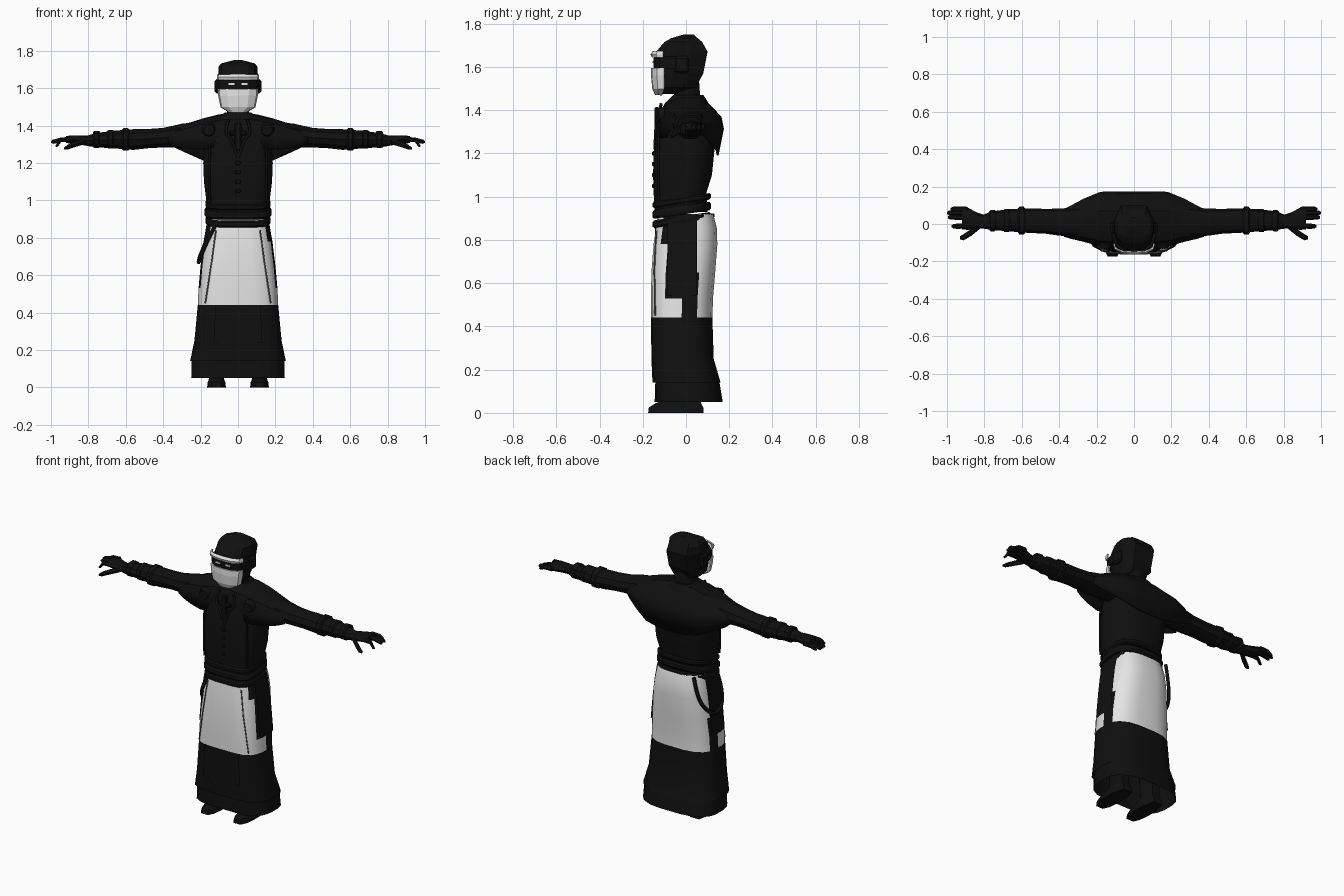
import bpy, bmesh, math
from mathutils import Vector

if "Cube" in bpy.data.objects:
    bpy.data.objects.remove(bpy.data.objects["Cube"])


def material(name, v):
    m = bpy.data.materials.new(name)
    m.diffuse_color = (v, v, v, 1)
    m.use_nodes = True
    m.node_tree.nodes["Principled BSDF"].inputs["Base Color"].default_value = m.diffuse_color
    return m


BLACK = material("black cloth", 0.005)
WHITE = material("pale cloth", 0.78)
GREY = material("seam grey", 0.12)


def finish(name, bm, mats, angle=35, rule=None):
    bmesh.ops.recalc_face_normals(bm, faces=bm.faces)
    if rule:
        for f in bm.faces:
            f.material_index = rule(f.calc_center_median())
    me = bpy.data.meshes.new(name)
    bm.to_mesh(me)
    bm.free()
    for m in mats:
        me.materials.append(m)
    ob = bpy.data.objects.new(name, me)
    bpy.context.collection.objects.link(ob)
    bpy.ops.object.select_all(action='DESELECT')
    ob.select_set(True)
    bpy.context.view_layer.objects.active = ob
    if angle:
        bpy.ops.object.shade_smooth_by_angle(angle=math.radians(angle))
    return ob


def skin(name, rings, mats=(BLACK,), closed=True, caps=True, angle=35, rule=None):
    """Join successive rings of points into a surface."""
    bm = bmesh.new()
    vs = [[bm.verts.new(p) for p in r] for r in rings]
    n = len(rings[0])
    for a, b in zip(vs, vs[1:]):
        for i in range(n if closed else n - 1):
            j = (i + 1) % n
            bm.faces.new((a[i], a[j], b[j], b[i]))
    if caps and closed:
        bm.faces.new(vs[0])
        bm.faces.new(vs[-1])
    return finish(name, bm, mats, angle, rule)


# Half of the body cross-section, front to back
HALF = [(0, -1), (.35, -1), (.66, -.95), (.86, -.78), (.95, -.55), (1, -.25), (1, 0),
        (1, .25), (.96, .5), (.84, .74), (.6, .93), (.3, 1), (0, 1)]
BODY = HALF + [(-x, y) for x, y in HALF[-2:0:-1]]
HEAD = [(.5, -1), (.85, -.7), (1, -.2), (1, .35), (.65, 1),
        (-.65, 1), (-1, .35), (-1, -.2), (-.85, -.7), (-.5, -1)]


def level(z, w, front, back, shape=BODY, tilt=0):
    mid, half = (front + back) / 2, (back - front) / 2
    return [(w * u, mid + half * v, z + tilt * (mid + half * v)) for u, v in shape]


def stack(name, rows, shape=BODY, tilt=0, **kw):
    return skin(name, [level(*r, shape, tilt) for r in rows], **kw)


def along_x(name, s, rows, n=10):
    rings = []
    for x, yc, zc, ry, rz in rows:
        rings.append([(s * x, yc + ry * math.cos(2 * math.pi * i / n),
                       zc + rz * math.sin(2 * math.pi * i / n)) for i in range(n)])
    return skin(name, rings)


def box(name, centre, size, mat=BLACK, bevel=0):
    bm = bmesh.new()
    bmesh.ops.create_cube(bm, size=1)
    for v in bm.verts:
        v.co = Vector([c + a * b for c, a, b in zip(centre, v.co, size)])
    if bevel:
        bmesh.ops.bevel(bm, geom=bm.edges[:], offset=bevel, segments=1, affect='EDGES')
    return finish(name, bm, [mat], 0)


def tube(name, pts, radius, mat=BLACK, smooth=True):
    cu = bpy.data.curves.new(name, 'CURVE')
    cu.dimensions = '3D'
    cu.bevel_depth, cu.bevel_resolution, cu.use_fill_caps = radius, 1, True
    sp = cu.splines.new('NURBS' if smooth else 'POLY')
    sp.points.add(len(pts) - 1)
    for p, c in zip(sp.points, pts):
        p.co = (*c, 1)
    if smooth:
        sp.use_endpoint_u, sp.order_u = True, 3
    cu.materials.append(mat)
    ob = bpy.data.objects.new(name, cu)
    bpy.context.collection.objects.link(ob)


# Robe skirt: pale front and back, dark sides and hem
def robe_colour(c):
    if c.z < .44 or c.z > .92:
        return 0
    if -.098 < c.y < .045 and abs(c.x) > .1:
        return 1 if c.z < .53 and c.y < -.02 else 0
    return 1


stack("robe_skirt", [(.14, .256, -.155, .16), (.25, .233, -.16, .128), (.44, .215, -.162, .122),
                     (.53, .211, -.162, .125), (.65, .2, -.16, .135), (.78, .184, -.15, .145),
                     (.86, .17, -.138, .142), (.92, .16, -.13, .125)],
      mats=(BLACK, WHITE), caps=False, rule=robe_colour)
stack("robe_hem", [(.05, .25, -.145, .17), (.14, .248, -.142, .155), (.3, .21, -.14, .115)], caps=False)

# Hanging front panel end and long seams
skin("front_panel", [[(-.13, -.165, .24), (.13, -.165, .24)], [(-.12, -.166, .44), (.12, -.166, .44)]],
     closed=False, angle=0)
for s in (-1, 1):
    tube("front_seam", [(s * .118, -.137, .84), (s * .14, -.146, .68), (s * .175, -.143, .45)],
         .004, GREY, False)
    # Dark side sash over the skirt
    skin("side_sash", [[(s * w, y, z) for y in (-.085, -.02, .05)]
                       for z, w in ((.54, .215), (.7, .2), (.8, .188), (.9, .17))],
         closed=False, angle=0)

# Hanging cord on the left hip
tube("hip_cord", [(-.12, -.135, .87), (-.16, -.13, .79), (-.205, -.08, .69), (-.212, 0, .66),
                  (-.205, .07, .70), (-.165, .12, .79), (-.14, .12, .92)], .011)

# Torso, belt and neck
stack("torso", [(.93, .165, -.145, .1), (1.02, .172, -.15, .095), (1.1, .182, -.152, .12),
                (1.2, .186, -.15, .13), (1.3, .18, -.138, .14), (1.38, .17, -.122, .12),
                (1.44, .11, -.09, .1), (1.47, .07, -.06, .08)])
for z, h, w in ((.895, .035, .174), (.94, .04, .179), (.985, .03, .174)):
    stack("belt", [(z - h / 2, w - .006, -.148, .108), (z - h / 4, w, -.156, .116),
                   (z + h / 4, w, -.156, .116), (z + h / 2, w - .006, -.148, .108)], tilt=.15)
stack("neck", [(1.42, .085, -.075, .095), (1.465, .075, -.065, .08), (1.47, .06, -.055, .065),
               (1.54, .058, -.055, .06)])

# Shoulder cape: arched sections from left to right
half = [(0, 1.465, -.128, 1.30, .175, 1.19), (.1, 1.46, -.128, 1.29, .175, 1.195),
        (.18, 1.44, -.12, 1.27, .172, 1.21), (.27, 1.412, -.095, 1.275, .135, 1.25),
        (.335, 1.385, -.08, 1.29, .1, 1.28), (.375, 1.36, -.068, 1.305, .08, 1.31)]
sections = [(-h[0], *h[1:]) for h in half[:0:-1]] + half
cape = []
for x, t, yf, zf, yb, zb in sections:
    cape.append([(x, yf, zf), (x, yf * .97, zf + .5 * (t - zf)), (x, yf * .75, zf + .82 * (t - zf)),
                 (x, yf * .3, t - .003), (x, yb * .4, t), (x, yb * .72, t - .2 * (t - zb)),
                 (x, yb * .94, t - .35 * (t - zb)), (x, yb, t - .55 * (t - zb)), (x, yb * .86, zb)])
ob = skin("shoulder_cape", cape, closed=False)
mod = ob.modifiers.new("thickness", 'SOLIDIFY')
mod.thickness = .01

# Chest clasps, ornament and buttons
for s in (-1, 1):
    bm = bmesh.new()
    bmesh.ops.create_cone(bm, cap_ends=True, segments=16, radius1=.042, radius2=.028, depth=.03)
    for v in bm.verts:
        v.co = Vector((s * .155 + v.co.x, -.115 - v.co.z, 1.375 + v.co.y))
    finish("cape_clasp", bm, [BLACK])
    tube("chest_cord", [(s * .05, -.115, 1.43), (s * .075, -.13, 1.36), (s * .03, -.14, 1.33),
                        (0, -.143, 1.22)], .008)
    tube("coat_trim", [(s * .15, -.125, 1.3), (s * .155, -.13, 1.1), (s * .15, -.125, .99)], .006)
box("chest_ornament", (0, -.135, 1.34), (.035, .02, .15), bevel=.006)
box("chest_crossbar", (0, -.135, 1.36), (.09, .018, .025), bevel=.006)
for k in range(4):
    box("coat_button", (0, -.151, 1.05 + .05 * k), (.03, .012, .02), bevel=.004)

# Arms, cuffs, hands, feet
for s in (-1, 1):
    along_x("sleeve", s, [(.12, .01, 1.36, .09, .075), (.3, .01, 1.345, .08, .068),
                          (.4, .01, 1.335, .072, .055), (.48, .015, 1.33, .066, .054),
                          (.56, .018, 1.325, .066, .058), (.66, .02, 1.325, .06, .05),
                          (.76, .018, 1.322, .05, .04), (.81, .012, 1.318, .036, .028)])
    for x, r in ((.6, .075), (.68, .062), (.755, .057)):
        along_x("arm_band", s, [(x - .018, .018, 1.325, r - .01, r * .78), (x - .01, .018, 1.326, r, r * .84),
                                (x + .012, .018, 1.326, r, r * .84), (x + .02, .018, 1.325, r - .01, r * .75)])
    along_x("palm", s, [(.79, .012, 1.318, .034, .027), (.84, .018, 1.322, .044, .026),
                        (.89, .028, 1.325, .06, .023), (.92, .03, 1.325, .058, .018)], 8)
    for y0, y1, tip, z in ((-.01, -.012, .975, 1.295), (.034, .036, .995, 1.312),
                           (.058, .06, 1.0, 1.315), (.078, .08, .98, 1.312)):
        along_x("finger", s, [(.89, y0, 1.326, .014, .016), (.945, y1, 1.324, .014, .014),
                              (tip - .01, y1, z, .012, .011), (tip, y1, z - .004, .005, .005)], 6)
    along_x("thumb", s, [(.82, -.005, 1.315, .018, .018), (.87, -.045, 1.3, .018, .017),
                         (.91, -.07, 1.285, .017, .015), (.93, -.074, 1.277, .008, .007)], 6)
    foot = [(z, w, f, b) for z, w, f, b in ((0, .05, -.175, .08), (.025, .048, -.172, .08),
                                          (.045, .04, -.14, .07), (.07, .04, -.06, .06), (.6, .06, -.07, .07))]
    skin("leg_and_boot", [[(x + s * .115, y, z) for x, y, z in level(*r, HEAD)] for r in foot])

# Hooded head
stack("hood", [(1.475, .05, -.125, -.01), (1.505, .085, -.14, .045), (1.57, .1, -.143, .08),
               (1.67, .106, -.138, .1), (1.715, .104, -.1, .075), (1.732, .09, -.07, .055),
               (1.75, .02, -.01, .035)], HEAD, angle=0)
stack("goggle_band", [(1.59, .115, -.146, .04), (1.6, .119, -.15, .04), (1.64, .119, -.15, .04),
                      (1.648, .112, -.146, .04)], HEAD, angle=0)
for s in (-1, 1):
    box("ear_piece", (s * .108, -.02, 1.61), (.034, .07, .08), bevel=.012)
    box("eye_slit", (s * .035, -.151, 1.622), (.032, .006, .009), WHITE)


# Pale face mask and brow guard
def shell(z, w, f, side):
    return [(w * u, f + (side - f) * v, z) for u, v in
            ((-1, 1), (-.93, .45), (-.55, .08), (0, 0), (.55, .08), (.93, .45), (1, 1))]


for name, rows in (("face_mask", [(1.472, .045, -.14, -.11), (1.5, .09, -.152, -.1),
                                  (1.56, .102, -.158, -.1), (1.595, .104, -.157, -.1)]),
                   ("brow_guard", [(1.645, .107, -.154, -.105), (1.658, .109, -.16, -.105),
                                   (1.672, .107, -.15, -.105)])):
    ob = skin(name, [shell(*r) for r in rows], (WHITE,), closed=False, angle=0)
    mod = ob.modifiers.new("thickness", 'SOLIDIFY')
    mod.thickness = .008
    mod.offset = 0
